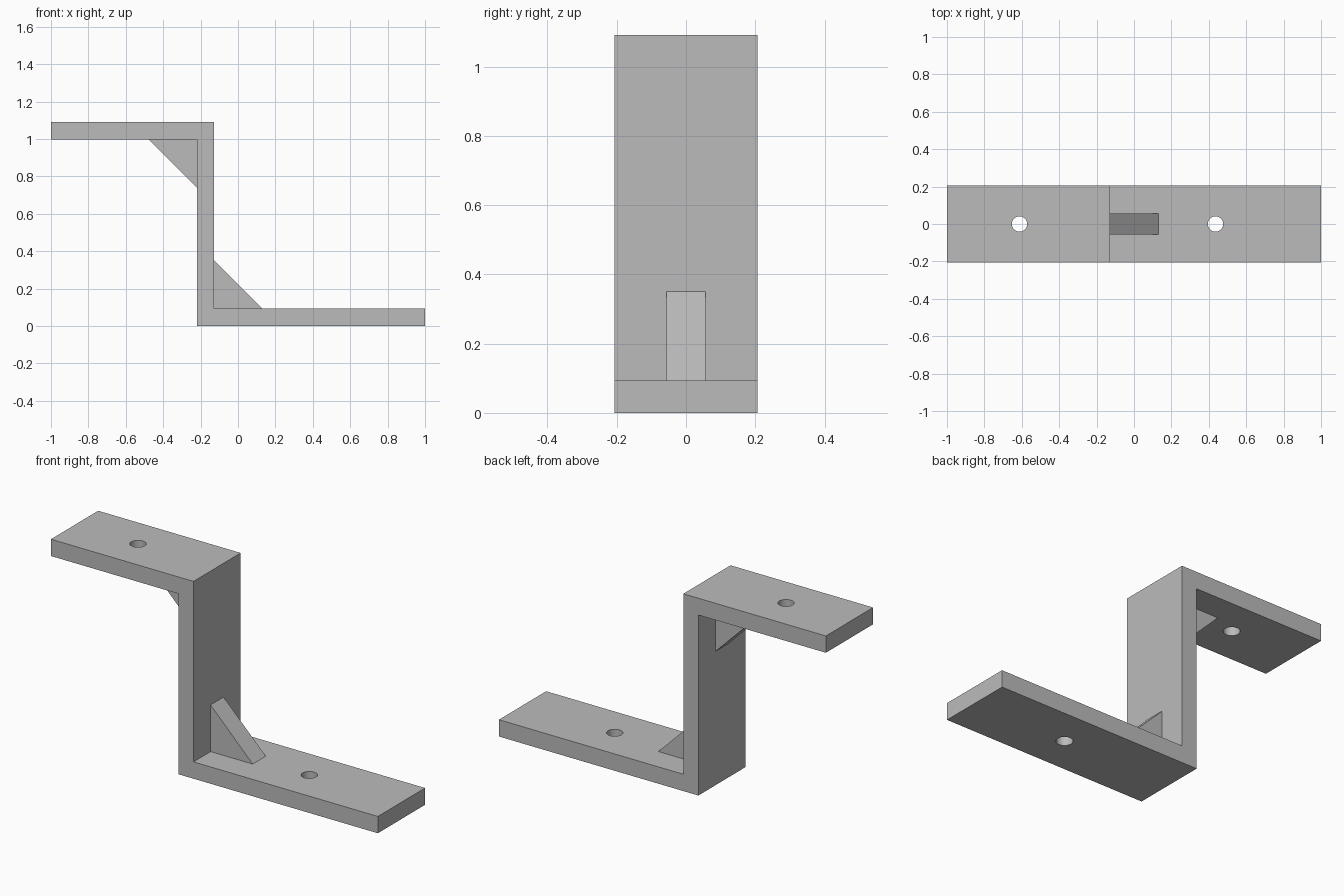
import bpy
import bmesh

cube = bpy.data.objects.get("Cube")
if cube:
    bpy.data.objects.remove(cube, do_unlink=True)

# Single grey finish
grey = bpy.data.materials.new("plain_grey")
grey.use_nodes = True
colour = (0.5, 0.5, 0.5, 1)
grey.diffuse_color = colour
grey.node_tree.nodes["Principled BSDF"].inputs["Base Color"].default_value = colour

LOW, HIGH = 0.093, 0.998            # top of foot, underside of upper plate
TOP = 1.091
WEB_LEFT, WEB_RIGHT = -0.22, -0.128
HALF_DEPTH = 0.206
GUSSET, GUSSET_HALF = 0.258, 0.057


def extrude_profile(name, points, half):
    """Prism from an x-z outline, centred on y = 0."""
    bm = bmesh.new()
    face = bm.faces.new([bm.verts.new((x, -half, z)) for x, z in points])
    ext = bmesh.ops.extrude_face_region(bm, geom=[face])
    verts = [v for v in ext["geom"] if isinstance(v, bmesh.types.BMVert)]
    bmesh.ops.translate(bm, verts=verts, vec=(0, 2 * half, 0))
    bmesh.ops.recalc_face_normals(bm, faces=bm.faces)
    mesh = bpy.data.meshes.new(name)
    bm.to_mesh(mesh)
    bm.free()
    mesh.materials.append(grey)
    obj = bpy.data.objects.new(name, mesh)
    bpy.context.collection.objects.link(obj)
    return obj


# Z-shaped bracket
bracket = extrude_profile("bracket", [
    (WEB_LEFT, 0), (1, 0), (1, LOW), (WEB_RIGHT, LOW), (WEB_RIGHT, TOP),
    (-1, TOP), (-1, HIGH), (WEB_LEFT, HIGH)], HALF_DEPTH)

# Triangular gussets in the two inner corners
for name, x, z, side in (("lower_gusset", WEB_RIGHT, LOW, 1),
                         ("upper_gusset", WEB_LEFT, HIGH, -1)):
    reach = side * GUSSET
    extrude_profile(name, [(x, z), (x + reach, z), (x, z + reach)], GUSSET_HALF)

# Screw holes through both plates
for name, x, z in (("upper_hole_cutter", -0.612, (HIGH + TOP) / 2),
                   ("lower_hole_cutter", 0.436, LOW / 2)):
    bpy.ops.mesh.primitive_cylinder_add(vertices=48, radius=0.041, depth=0.2,
                                        location=(x, 0, z))
    cutter = bpy.context.object
    cutter.name = name
    cutter.data.materials.append(grey)
    cutter.hide_render = True
    cutter.hide_viewport = True
    cut = bracket.modifiers.new(name, 'BOOLEAN')
    cut.object = cutter
    cut.operation = 'DIFFERENCE'
    cut.solver = 'EXACT'

# Smooth hole walls, crisp edges elsewhere
bpy.ops.object.select_all(action='DESELECT')
bracket.select_set(True)
bpy.context.view_layer.objects.active = bracket
for mod in list(bracket.modifiers):
    bpy.ops.object.modifier_apply(modifier=mod.name)
for obj in [o for o in bpy.data.objects if o.name.endswith("_hole_cutter")]:
    bpy.data.objects.remove(obj, do_unlink=True)
bpy.ops.object.shade_smooth_by_angle()
